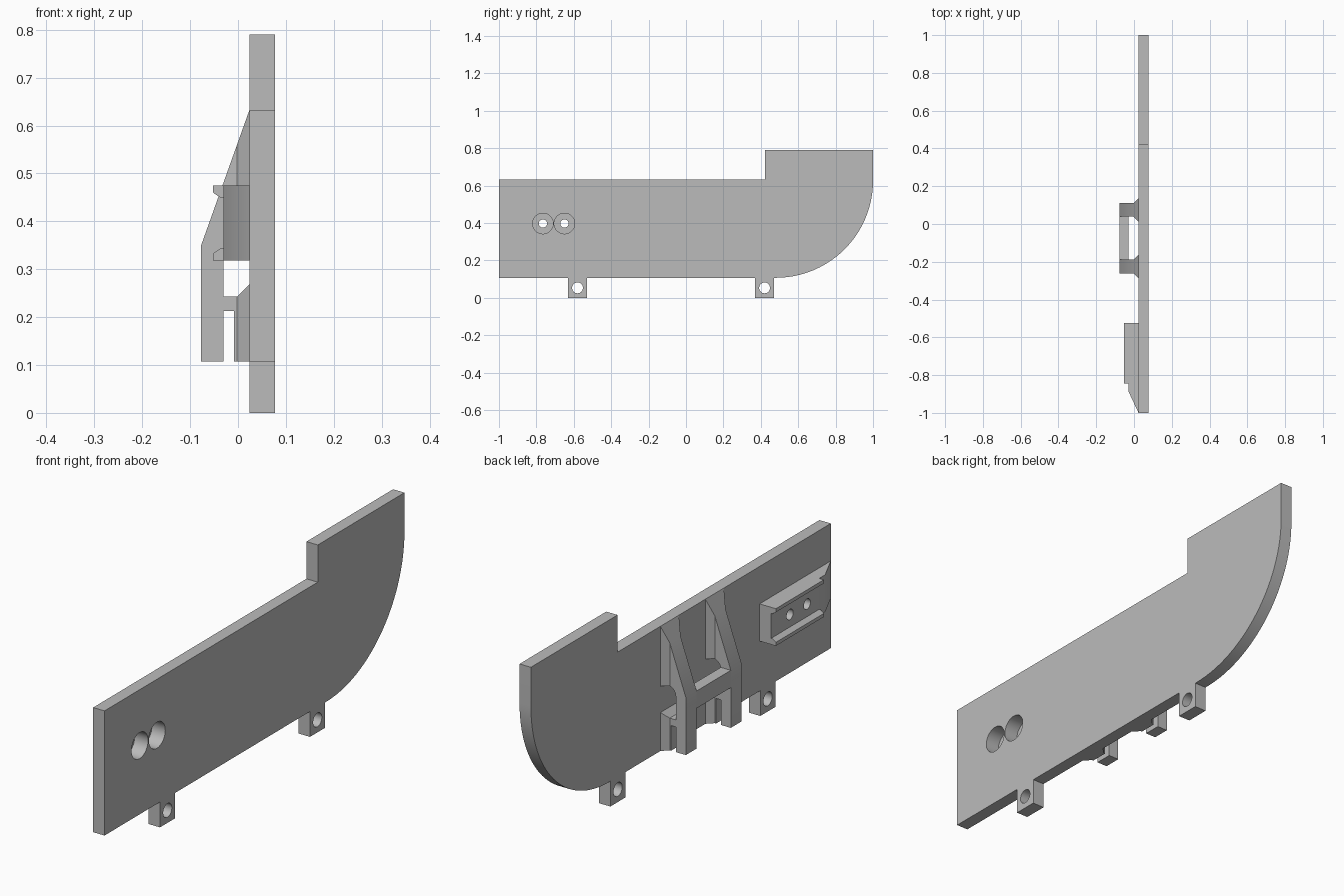
import bpy, bmesh
from math import sin, cos, pi
from mathutils import Vector

cube = bpy.data.objects.get("Cube")
if cube:
    bpy.data.objects.remove(cube, do_unlink=True)

grey = bpy.data.materials.new("plain grey")
grey.use_nodes = True
grey.diffuse_color = (0.5, 0.5, 0.5, 1)
grey.node_tree.nodes["Principled BSDF"].inputs["Base Color"].default_value = grey.diffuse_color

# Maps a 2D profile point plus an extrusion distance to a 3D point
PLACE = {
    "x": lambda u, v, d: Vector((d, u, v)),
    "y": lambda u, v, d: Vector((u, d, v)),
    "z": lambda u, v, d: Vector((u, v, d)),
}


def prism(name, profile, axis, start, end):
    """Extrude a closed 2D profile along an axis."""
    bm = bmesh.new()
    place = PLACE[axis]
    face = bm.faces.new([bm.verts.new(place(u, v, start)) for u, v in profile])
    grown = bmesh.ops.extrude_face_region(bm, geom=[face])["geom"]
    verts = [g for g in grown if isinstance(g, bmesh.types.BMVert)]
    bmesh.ops.translate(bm, verts=verts, vec=place(0, 0, end - start))
    bmesh.ops.recalc_face_normals(bm, faces=bm.faces)
    mesh = bpy.data.meshes.new(name)
    bm.to_mesh(mesh)
    bm.free()
    mesh.materials.append(grey)
    obj = bpy.data.objects.new(name, mesh)
    bpy.context.collection.objects.link(obj)
    return obj


def arc(cu, cv, r, a0, a1, n):
    return [(cu + r * cos(a0 + (a1 - a0) * i / n), cv + r * sin(a0 + (a1 - a0) * i / n))
            for i in range(n + 1)]


def rect(u0, u1, v0, v1):
    return [(u0, v0), (u1, v0), (u1, v1), (u0, v1)]


def rod(y, z, r, x0, x1):
    return prism("cutter", arc(y, z, r, 0, 2 * pi, 40)[:-1], "x", x0, x1)


def combine(obj, tool, operation):
    """Apply a boolean and discard the tool."""
    mod = obj.modifiers.new("boolean", "BOOLEAN")
    mod.operation, mod.solver, mod.object = operation, "EXACT", tool
    bpy.ops.object.select_all(action="DESELECT")
    bpy.context.view_layer.objects.active = obj
    obj.select_set(True)
    bpy.ops.object.modifier_apply(modifier=mod.name)
    bpy.data.objects.remove(tool, do_unlink=True)


INNER, OUTER = 0.024, 0.077   # plate faces
BASE, TOP = 0.107, 0.633      # plate lower and upper edges
TABS = (-0.58, 0.42)
SCREWS = (-0.765, -0.65)
SCREW_Z = 0.397

# Side plate with raised end, rounded corner and hanging tabs
outline = [(-1, TOP), (-1, BASE)]
for y in TABS:
    outline += [(y - 0.05, BASE), (y - 0.05, 0), (y + 0.05, 0), (y + 0.05, BASE)]
outline += arc(0.48, 0.627, 0.52, -pi / 2, 0, 40)
outline += [(1, 0.79), (0.422, 0.79), (0.422, TOP)]
plate = prism("side_plate", outline, "x", INNER, OUTER)
for y in TABS:
    combine(plate, rod(y, 0.053, 0.029, 0, 0.1), "DIFFERENCE")

# Rail base with a ramped end
FLOOR, LIP = -0.03, -0.052
LOW, HIGH = 0.318, 0.475
rail = prism("rail_base", [(INNER, -1), (FLOOR, -0.885), (FLOOR, -0.525), (INNER, -0.525)],
             "z", LOW, HIGH)

# Counterbored screw holes through plate and rail
for y in SCREWS:
    for part in (plate, rail):
        combine(part, rod(y, SCREW_Z, 0.055, 0.015, 0.1), "DIFFERENCE")
        combine(part, rod(y, SCREW_Z, 0.022, -0.1, 0.05), "DIFFERENCE")

# Rail lips, mirrored about the rail's centre height
for name, edge, s in (("rail_lip_upper", HIGH, -1), ("rail_lip_lower", LOW, 1)):
    prism(name, [(FLOOR, edge), (LIP, edge), (LIP, edge + s * 0.015),
                 (-0.036, edge + s * 0.026), (FLOOR, edge + s * 0.026)], "y", -0.845, -0.525)

# Sloped brackets: side profile intersected with a flared plan
FACE, BACK = -0.077, -0.03
side = [(FACE, BASE), (BACK, BASE), (BACK, 0.213), (-0.008, 0.213), (-0.008, BASE),
        (INNER, BASE), (INNER, 0.269), (-0.002, 0.243), (BACK, 0.243)]
side += arc(0.008, 0.342, 0.038, pi, pi / 2, 8)
side += [(INNER, 0.38), (INNER, TOP), (FACE, 0.35)]
for name, y in (("bracket_front", -0.225), ("bracket_rear", 0.075)):
    bracket = prism(name, side, "y", y - 0.1, y + 0.1)
    plan = [(-0.1, -0.036), (-0.002, -0.036), (INNER, -0.062), (0.03, -0.062),
            (0.03, 0.062), (INNER, 0.062), (-0.002, 0.036), (-0.1, 0.036)]
    combine(bracket, prism("cutter", [(u, v + y) for u, v in plan], "z", 0, 1), "INTERSECT")

# Bar joining the brackets
prism("bracket_crossbar", rect(FACE, BACK, 0.277, 0.35), "y", -0.19, 0.04)

# Smooth the rounded walls, keep corners sharp
for obj in bpy.context.collection.objects:
    if obj.type == "MESH":
        bpy.ops.object.select_all(action="DESELECT")
        obj.select_set(True)
        bpy.context.view_layer.objects.active = obj
        bpy.ops.object.shade_smooth_by_angle(angle=pi / 6)
